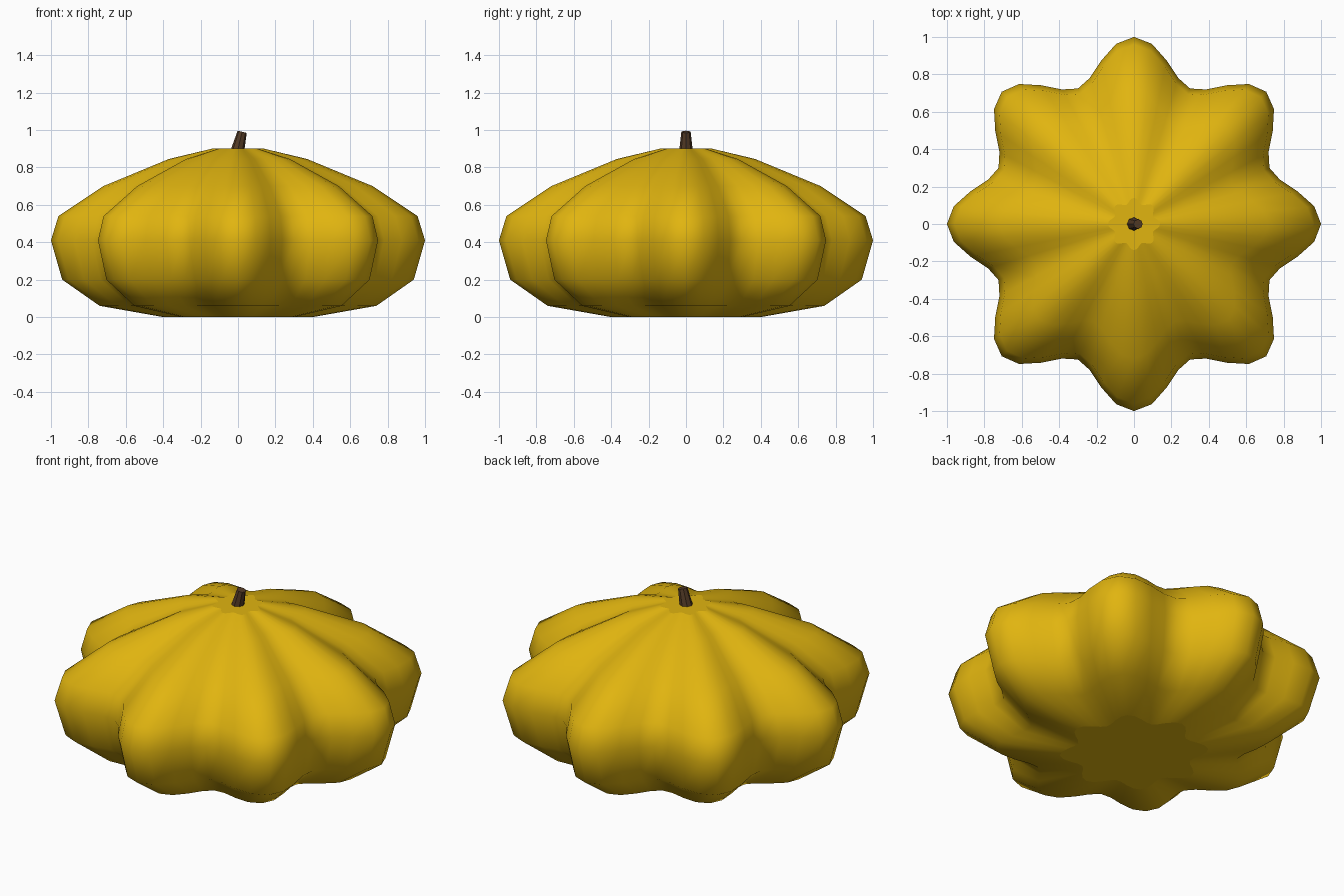
import bpy, bmesh, math
from mathutils import Matrix

if "Cube" in bpy.data.objects:
    bpy.data.objects.remove(bpy.data.objects["Cube"])

LOBES, SEGMENTS = 8, 64
# (tip radius, height) from the base to the crown
PROFILE = [(0.40, 0.0), (0.74, 0.06), (0.94, 0.20), (1.0, 0.41),
           (0.96, 0.54), (0.72, 0.70), (0.37, 0.845), (0.14, 0.90)]


def material(name, color):
    mat = bpy.data.materials.new(name)
    mat.diffuse_color = (*color, 1.0)
    mat.use_nodes = True
    mat.node_tree.nodes["Principled BSDF"].inputs["Base Color"].default_value = mat.diffuse_color
    return mat


def add_object(name, bm, mat):
    bmesh.ops.recalc_face_normals(bm, faces=bm.faces)
    mesh = bpy.data.meshes.new(name)
    bm.to_mesh(mesh)
    bm.free()
    mesh.materials.append(mat)
    obj = bpy.data.objects.new(name, mesh)
    bpy.context.collection.objects.link(obj)
    return obj


# Squash body: scalloped rings stacked along the profile, flat caps
bm = bmesh.new()
rings = []
for radius, z in PROFILE:
    ring = []
    for i in range(SEGMENTS):
        a = math.tau * i / SEGMENTS
        r = radius * (0.892 + 0.108 * math.cos(LOBES * a))
        ring.append(bm.verts.new((r * math.cos(a), r * math.sin(a), z)))
    rings.append(ring)
for low, high in zip(rings, rings[1:]):
    for i in range(SEGMENTS):
        j = (i + 1) % SEGMENTS
        bm.faces.new((low[i], low[j], high[j], high[i])).smooth = True
for ring in (rings[0], rings[-1]):
    for edge in bm.faces.new(ring).edges:
        edge.smooth = False
add_object("squash_body", bm, material("golden yellow", (0.75, 0.46, 0.005)))

# Stem: short tapered peg leaning to the right
bm = bmesh.new()
bmesh.ops.create_cone(bm, cap_ends=True, segments=8, radius1=0.038,
                      radius2=0.025, depth=0.12,
                      matrix=Matrix.Translation((0.008, 0, 0.932))
                      @ Matrix.Rotation(0.24, 4, 'Y'))
add_object("stem", bm, material("stem brown", (0.09, 0.045, 0.02)))
